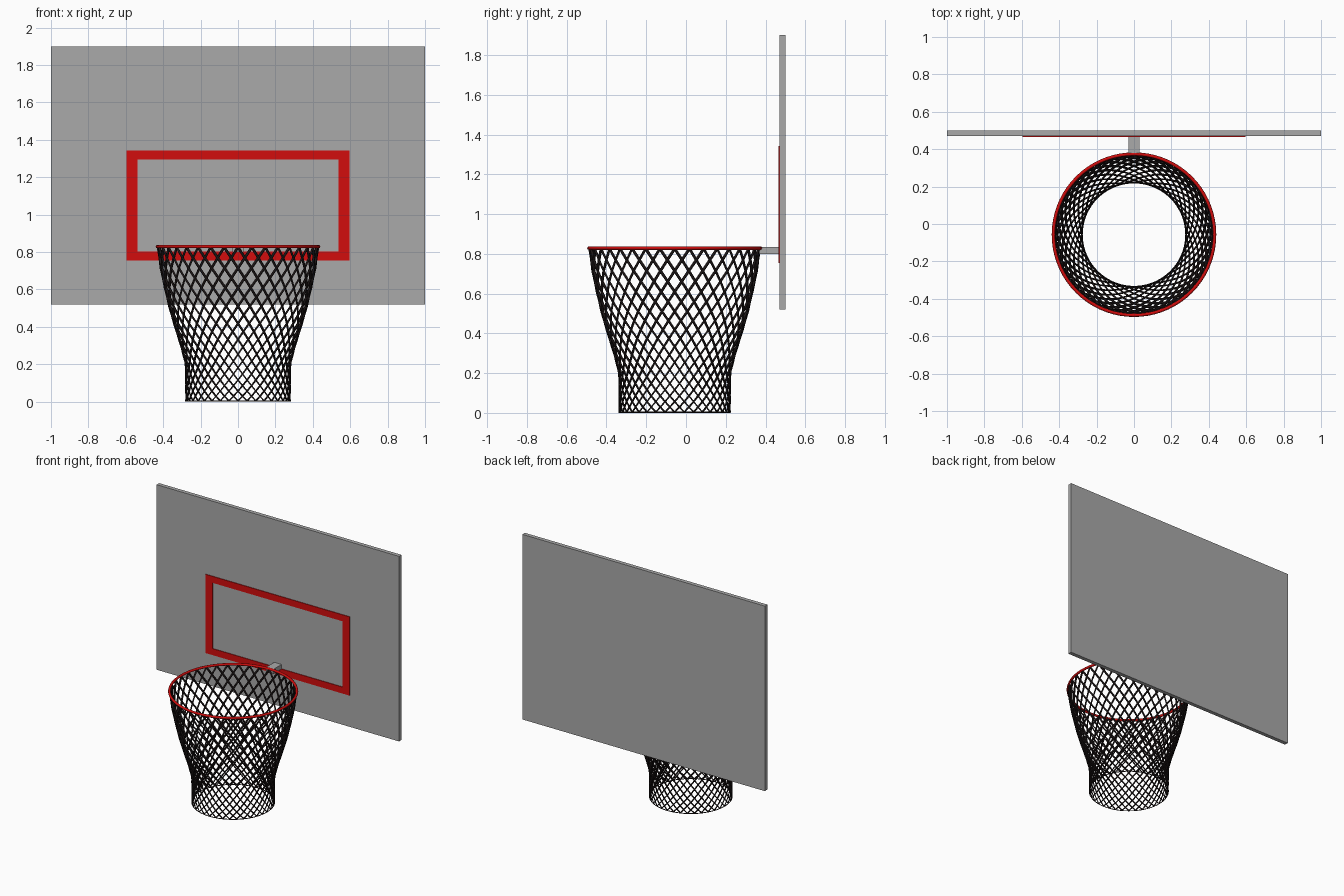
import bpy, math
from mathutils import Vector

if "Cube" in bpy.data.objects:
    bpy.data.objects.remove(bpy.data.objects["Cube"])


def material(name, rgb):
    m = bpy.data.materials.new(name)
    m.diffuse_color = (*rgb, 1)
    m.use_nodes = True
    m.node_tree.nodes["Principled BSDF"].inputs["Base Color"].default_value = m.diffuse_color
    return m


GREY = material("board grey", (0.40, 0.40, 0.40))
RED = material("rim red", (0.65, 0.004, 0.004))
BLACK = material("net black", (0.012, 0.008, 0.008))
CENTRE_Y = -0.057


def box(name, lo, hi, mat):
    lo, hi = Vector(lo), Vector(hi)
    bpy.ops.mesh.primitive_cube_add(size=1, location=(lo + hi) / 2)
    o = bpy.context.object
    o.name = name
    o.scale = hi - lo
    bpy.ops.object.transform_apply(location=False, rotation=False, scale=True)
    o.data.materials.append(mat)
    return o


def ring(name, radius, tube, z, mat):
    bpy.ops.mesh.primitive_torus_add(major_radius=radius, minor_radius=tube, major_segments=72,
                                     minor_segments=10, location=(0, CENTRE_Y, z))
    o = bpy.context.object
    o.name = name
    o.data.materials.append(mat)
    bpy.ops.object.shade_smooth()


# Backboard, bracket and rim
box("backboard", (-1, 0.47, 0.52), (1, 0.5, 1.9), GREY)
box("rim_bracket", (-0.03, 0.37, 0.80), (0.03, 0.475, 0.835), GREY)
ring("rim", 0.431, 0.009, 0.829, RED)

# Painted target rectangle as four thin plates
W, Z0, Z1, B = 0.595, 0.755, 1.342, 0.058
Y0, Y1 = 0.465, 0.471
box("target_bottom", (-W, Y0, Z0), (W, Y1, Z0 + B - 0.01), RED)
box("target_top", (-W, Y0, Z1 - B + 0.01), (W, Y1, Z1), RED)
for name, x in (("target_left", -W), ("target_right", W - B)):
    box(name, (x, Y0, Z0 + B - 0.01), (x + B, Y1, Z1 - B + 0.01), RED)

# Net: two opposed families of strands winding down a tapered profile
PROFILE = [(0.83, 0.43), (0.70, 0.412), (0.60, 0.39), (0.50, 0.367), (0.40, 0.338),
           (0.30, 0.307), (0.20, 0.282), (0.10, 0.281), (0.0, 0.28)]
STRANDS, ROWS = 36, 20


def net_radius(z):
    for (za, ra), (zb, rb) in zip(PROFILE, PROFILE[1:]):
        if z >= zb:
            return rb + (ra - rb) * (z - zb) / (za - zb)
    return PROFILE[-1][1]


curve = bpy.data.curves.new("net", 'CURVE')
curve.dimensions = '3D'
curve.bevel_depth = 0.0075
curve.bevel_resolution = 0
for hand in (-1, 1):
    for s in range(STRANDS):
        sp = curve.splines.new('POLY')
        sp.points.add(ROWS)
        for i, p in enumerate(sp.points):
            t = i / ROWS
            z = 0.826 - 0.822 * (1.4 * t - 0.4 * t * t)   # rows shrink downwards
            r = net_radius(z) - 0.002
            a = math.tau / STRANDS * (s + hand * i / 2)
            p.co = (r * math.cos(a), CENTRE_Y + r * math.sin(a), z, 1)
            p.radius = 1 - 0.4 * t
net = bpy.data.objects.new("net", curve)
bpy.context.collection.objects.link(net)
curve.materials.append(BLACK)
bpy.ops.object.select_all(action='DESELECT')
net.select_set(True)
bpy.context.view_layer.objects.active = net
bpy.ops.object.convert(target='MESH')

# Hem at the bottom of the net
ring("net_hem", 0.28, 0.003, 0.003, BLACK)
